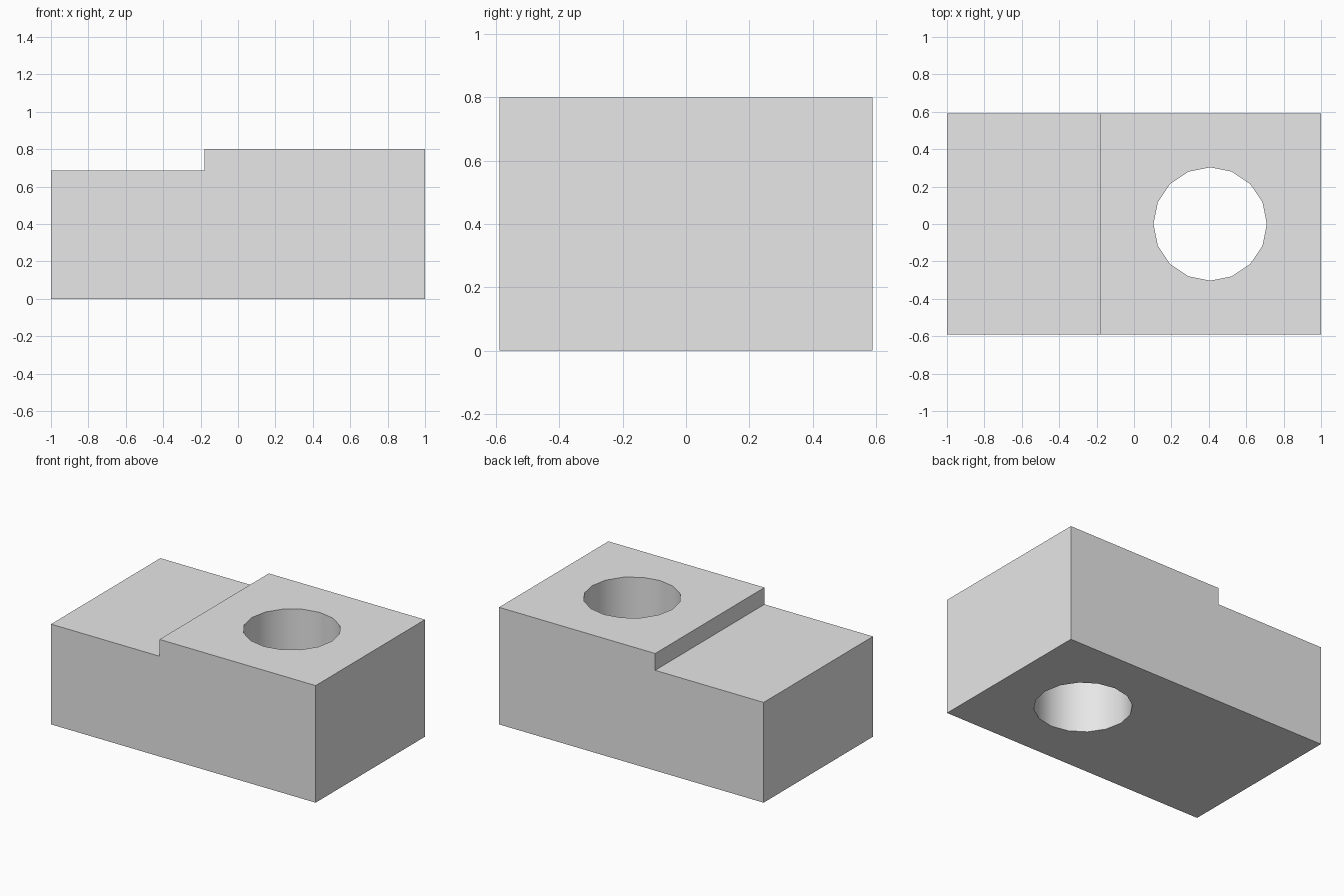
import bpy
import bmesh
import math

default_cube = bpy.data.objects.get("Cube")
if default_cube:
    bpy.data.objects.remove(default_cube, do_unlink=True)

# Single plain grey
grey = bpy.data.materials.new("light_grey")
grey.use_nodes = True
color = (0.8, 0.8, 0.8, 1)
grey.diffuse_color = color
grey.node_tree.nodes["Principled BSDF"].inputs["Base Color"].default_value = color

# Stepped block: side profile extruded through its depth
DEPTH = 1.18
STEP_X, LOW, HIGH = -0.18, 0.685, 0.8
profile = [(-1, 0), (1, 0), (1, HIGH), (STEP_X, HIGH), (STEP_X, LOW), (-1, LOW)]
bm = bmesh.new()
face = bm.faces.new([bm.verts.new((x, -DEPTH / 2, z)) for x, z in profile])
extruded = bmesh.ops.extrude_face_region(bm, geom=[face])["geom"]
moved = [v for v in extruded if isinstance(v, bmesh.types.BMVert)]
bmesh.ops.translate(bm, verts=moved, vec=(0, DEPTH, 0))
bmesh.ops.recalc_face_normals(bm, faces=bm.faces)
mesh = bpy.data.meshes.new("stepped_block")
bm.to_mesh(mesh)
bm.free()
block = bpy.data.objects.new("stepped_block", mesh)
bpy.context.collection.objects.link(block)
mesh.materials.append(grey)

# Round through hole in the raised end
bpy.ops.mesh.primitive_cylinder_add(vertices=16, radius=0.303, depth=2,
                                    location=(0.407, 0, 0.4),
                                    rotation=(0, 0, math.pi / 2))
cutter = bpy.context.object
cutter.name = "hole_cutter"
cutter.data.materials.append(grey)
hole = block.modifiers.new("hole", "BOOLEAN")
hole.operation = "DIFFERENCE"
hole.solver = "EXACT"
hole.object = cutter

# Apply the cut and smooth only the hole wall
bpy.ops.object.select_all(action="DESELECT")
block.select_set(True)
bpy.context.view_layer.objects.active = block
bpy.ops.object.modifier_apply(modifier=hole.name)
bpy.data.objects.remove(cutter, do_unlink=True)
bpy.ops.object.shade_smooth_by_angle(angle=math.radians(30))
